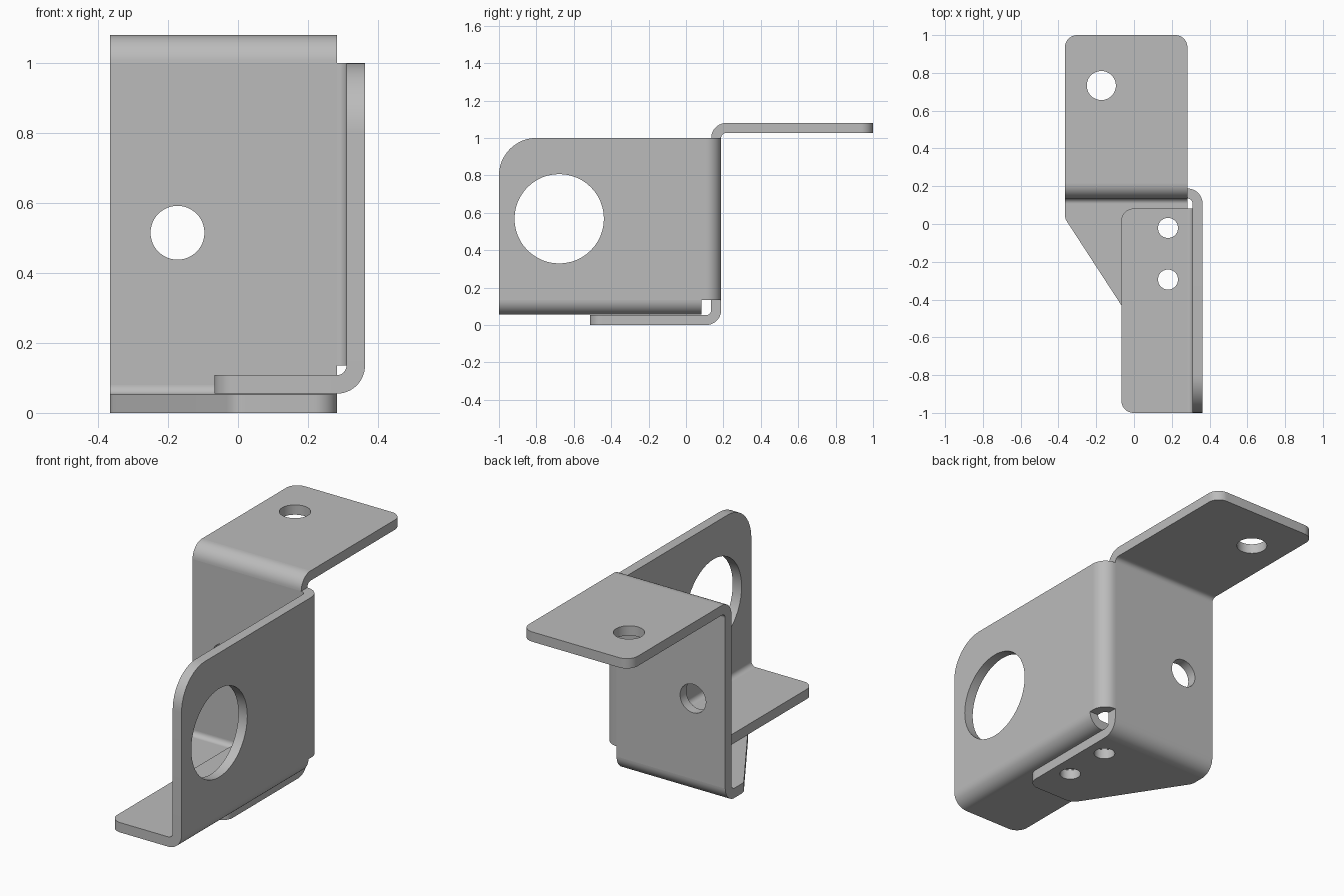
import bpy
import bmesh
from math import sin, cos, pi, radians
from mathutils import Vector

cube = bpy.data.objects.get("Cube")
if cube:
    bpy.data.objects.remove(cube, do_unlink=True)

steel = bpy.data.materials.new("grey_steel")
steel.use_nodes = True
GREY = (0.5, 0.5, 0.5, 1)
steel.diffuse_color = GREY
steel.node_tree.nodes["Principled BSDF"].inputs["Base Color"].default_value = GREY

T = 0.053              # sheet thickness
R_OUT = 0.08           # outer bend radius
R_IN = R_OUT - T
LEFT, RIGHT = -0.366, 0.283    # width of the back strip
BACK = 0.188           # rear face of the back plate
TAB_Z = 0.055          # underside of the side plate's tab
CORNER = 0.065

# Which axes a sketch's a, b and its extrusion h run along
PLANES = {
    "XY": lambda a, b, h: (a, b, h),
    "XZ": lambda a, b, h: (a, h, b),
    "YZ": lambda a, b, h: (h, a, b),
}


def arc(cx, cy, r, a0, a1, n):
    return [Vector((cx + r * cos(a0 + (a1 - a0) * i / n),
                    cy + r * sin(a0 + (a1 - a0) * i / n))) for i in range(n + 1)]


def circle(cx, cy, r):
    return arc(cx, cy, r, 0, 2 * pi, 48)[:-1]


def rounded(corners):
    """Outline from (a, b, radius) corners."""
    out = []
    for i, (a, b, r) in enumerate(corners):
        p = Vector((a, b))
        if not r:
            out.append(p)
            continue
        d0 = (Vector(corners[i - 1][:2]) - p).normalized()
        d1 = (Vector(corners[(i + 1) % len(corners)][:2]) - p).normalized()
        half = d0.angle(d1) / 2
        centre = p + (d0 + d1).normalized() * r / sin(half)
        s = p + d0 * r * cos(half) / sin(half) - centre
        e = p + d1 * r * cos(half) / sin(half) - centre
        sweep = s.angle_signed(e)
        n = 12
        for k in range(n + 1):
            t = k / n
            w = (s * sin((1 - t) * abs(sweep)) + e * sin(t * abs(sweep))) / sin(abs(sweep))
            out.append(centre + w)
    return out


def sheet(name, plane, loops, h0, h1):
    """Fill an outline with holes and extrude it from h0 to h1."""
    place = PLANES[plane]
    bm = bmesh.new()
    edges = []
    for loop in loops:
        vs = [bm.verts.new(place(p.x, p.y, h0)) for p in loop]
        edges += [bm.edges.new((v, vs[i - 1])) for i, v in enumerate(vs)]
    bmesh.ops.triangle_fill(bm, edges=edges, use_beauty=True)
    grown = bmesh.ops.extrude_face_region(bm, geom=bm.faces[:], use_keep_orig=True)
    moved = [g for g in grown["geom"] if isinstance(g, bmesh.types.BMVert)]
    bmesh.ops.translate(bm, verts=moved, vec=place(0, 0, h1 - h0))
    bmesh.ops.recalc_face_normals(bm, faces=bm.faces[:])
    mesh = bpy.data.meshes.new(name)
    bm.to_mesh(mesh)
    bm.free()
    mesh.materials.append(steel)
    obj = bpy.data.objects.new(name, mesh)
    bpy.context.collection.objects.link(obj)
    bpy.ops.object.select_all(action="DESELECT")
    obj.select_set(True)
    bpy.context.view_layer.objects.active = obj
    bpy.ops.object.shade_smooth_by_angle(angle=radians(30))


def bend(name, plane, cx, cy, start, h0, h1):
    """Quarter-turn sheet bend, beginning at the angle start in degrees."""
    a0 = radians(start)
    a1 = a0 + pi / 2
    outline = arc(cx, cy, R_OUT, a0, a1, 12) + arc(cx, cy, R_IN, a1, a0, 12)
    sheet(name, plane, [outline], h0, h1)


# Back plate with its bolt hole
sheet("back_plate", "XZ",
      [rounded([(LEFT, R_OUT, 0), (RIGHT, R_OUT, 0), (RIGHT, 1, 0), (LEFT, 1, 0)]),
       circle(-0.173, 0.515, 0.077)], BACK - T, BACK)

# Top flange pointing backwards
top_y = BACK - T + R_OUT
bend("top_bend", "YZ", top_y, 1, 90, LEFT, RIGHT)
sheet("top_flange", "XY",
      [rounded([(LEFT, top_y, 0), (RIGHT, top_y, 0), (RIGHT, 1, CORNER), (LEFT, 1, CORNER)]),
       circle(-0.173, 0.733, 0.077)], 1 + R_IN, 1 + R_OUT)

# Tapered bottom flange pointing forwards
fold_y = BACK - R_OUT
tab_holes = [circle(0.18, y, 0.053) for y in (-0.021, -0.294)]
bend("bottom_bend", "YZ", fold_y, R_OUT, 270, LEFT, RIGHT)
sheet("bottom_flange", "XY",
      [rounded([(LEFT, fold_y, 0), (LEFT, 0.03, CORNER), (-0.013, -0.513, CORNER),
                (RIGHT, -0.513, CORNER), (RIGHT, fold_y, 0)])] + tab_holes, 0, T)

# Side plate with the large round opening
side_z = TAB_Z + R_OUT
tab_end = 0.082
bend("corner_bend", "XY", RIGHT, fold_y, 0, side_z, 1)
sheet("side_plate", "YZ",
      [rounded([(-1, side_z, 0), (fold_y, side_z, 0), (fold_y, 1, 0), (-1, 1, 0.2)]),
       circle(-0.678, 0.568, 0.239)], RIGHT + R_IN, RIGHT + R_OUT)

# Tab folded inwards under the side plate
bend("tab_bend", "XZ", RIGHT, side_z, 270, -1, tab_end)
sheet("inner_tab", "XY",
      [rounded([(-0.067, -1, CORNER), (RIGHT, -1, 0), (RIGHT, tab_end, 0),
                (-0.067, tab_end, CORNER)])] + tab_holes, TAB_Z, TAB_Z + T)
